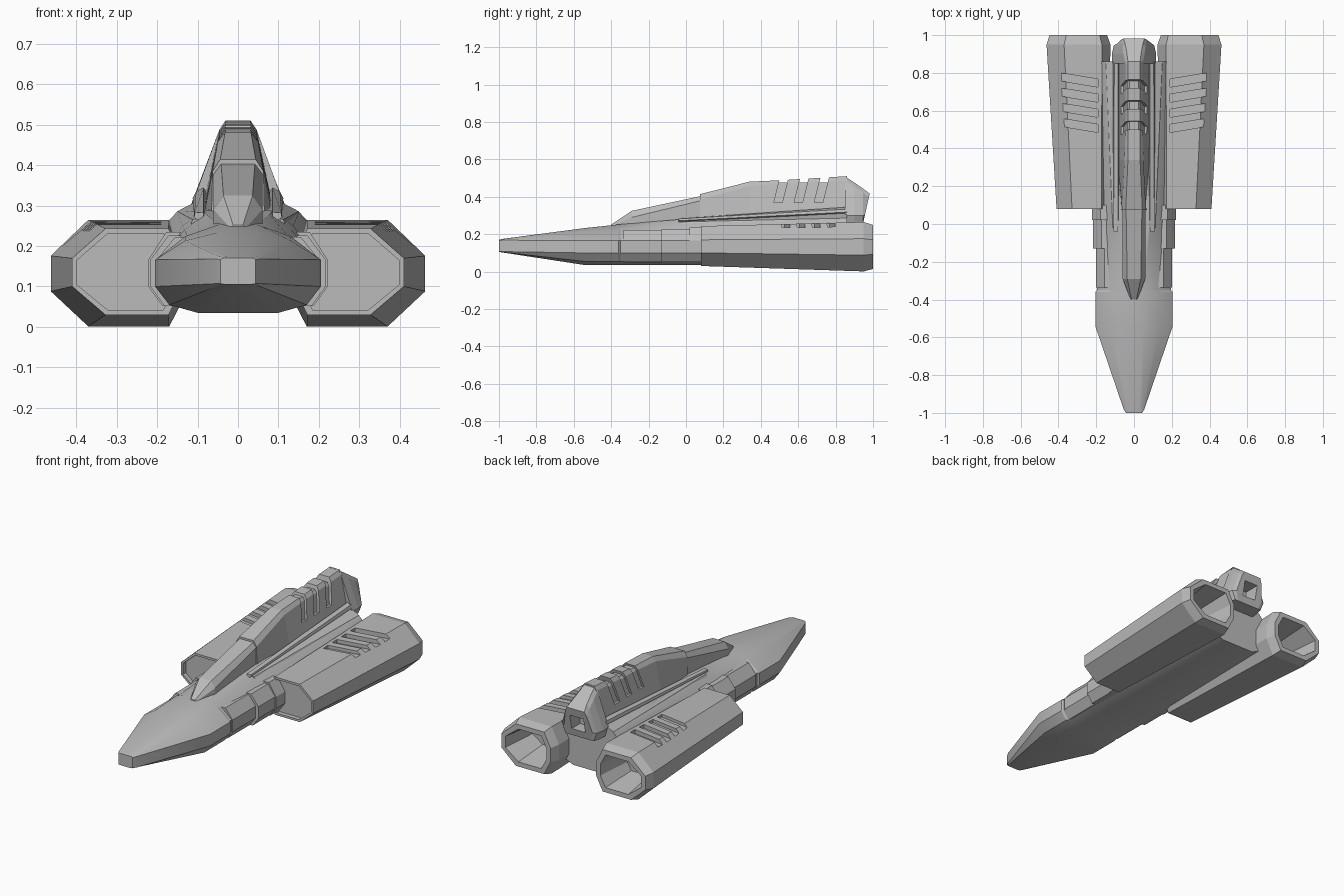
import bpy, bmesh, math

if "Cube" in bpy.data.objects:
    bpy.data.objects.remove(bpy.data.objects["Cube"])

grey = bpy.data.materials.new("hull grey")
grey.diffuse_color = (0.5, 0.5, 0.5, 1)
grey.use_nodes = True
grey.node_tree.nodes["Principled BSDF"].inputs["Base Color"].default_value = grey.diffuse_color


def make(name, bm):
    bmesh.ops.recalc_face_normals(bm, faces=bm.faces)
    me = bpy.data.meshes.new(name)
    bm.to_mesh(me)
    bm.free()
    ob = bpy.data.objects.new(name, me)
    bpy.context.collection.objects.link(ob)
    me.materials.append(grey)
    return ob


def loft(name, rings, bm=None):
    """Skin a list of equal rings of 3D points and cap both ends."""
    bm = bm or bmesh.new()
    vs = [[bm.verts.new(p) for p in r] for r in rings]
    n = len(vs[0])
    for a, b in zip(vs, vs[1:]):
        for i in range(n):
            j = (i + 1) % n
            bm.faces.new((a[i], a[j], b[j], b[i]))
    bm.faces.new(vs[0])
    bm.faces.new(vs[-1])
    return make(name, bm) if name else bm


def both(y, half):
    """Ring at y from the right half of a symmetric section."""
    return [(x, y, z) for x, z in half] + [(-x, y, z) for x, z in reversed(half)]


def ring(y, pts):
    return [(x, y, z) for x, z in pts]


def mirror(ob):
    ob.modifiers.new("mirror", "MIRROR")


def cut(ob, cutter):
    cutter.hide_render = True
    cutter.hide_viewport = True
    cutter.display_type = 'WIRE'
    m = ob.modifiers.new("cut", "BOOLEAN")
    m.operation, m.solver, m.object = 'DIFFERENCE', 'EXACT', cutter


# Fuselage: pointed nose, wide flat belly, rounded shoulders
def hull(y, w, b, zb, z1, z2, zu, zt, u=0.64, t=0.25):
    return both(y, [(b, zb), (w * .83, zb + (z1 - zb) * .3), (w, z1), (w, z2),
                    (w * u, zu), (w * t, zt)])


fuselage = loft("fuselage", [
    hull(-1.0, .043, .025, .105, .107, .166, .17, .171, .9, .6),
    hull(-.98, .055, .03, .102, .107, .168, .174, .175, .85, .5),
    hull(-.54, .205, .10, .035, .10, .166, .213, .233),
    hull(-.36, .204, .10, .035, .10, .166, .224, .252),
    hull(-.35, .195, .10, .035, .10, .166, .224, .253),
    hull(-.05, .195, .10, .035, .10, .168, .240, .278, .68, .4),
    hull(.10, .19, .10, .035, .10, .172, .250, .288, .72, .45),
    hull(.86, .172, .10, .035, .10, .262, .284, .305, .88, .6)])
bpy.context.view_layer.objects.active = fuselage
fuselage.select_set(True)
bpy.ops.object.shade_smooth_by_angle(angle=math.radians(25))
fuselage.select_set(False)


# Side panels and collars wrapping the fuselage flanks
def flank(name, y0, y1, w, top):
    sec = [(.10, .05), (w - .035, .052), (w, .10), (w, .166), (w - .045, top), (.10, top)]
    mirror(loft(name, [ring(y0, sec), ring(y1, sec)]))


flank("side_panel", -.335, -.13, .201, .222)
flank("collar", -.13, .10, .217, .226)
flank("collar_lip", .02, .10, .222, .235)


# Engine nacelles: eight-sided tubes with recessed intake and exhaust bore
def octo(y, x0, x1, t0, t1, z0, z1, s0, s1):
    return ring(y, [(t0, z0), (t1, z0), (x1, s0), (x1, s1),
                    (t1, z1), (t0, z1), (x0, s1), (x0, s0)])


nacelle = loft("engine_nacelle", [
    octo(.105, .15, .398, .185, .322, .042, .231, .104, .165),
    octo(.08, .15, .398, .185, .322, .042, .231, .104, .165),
    octo(.08, .135, .410, .172, .328, .030, .243, .100, .170),
    octo(.95, .125, .463, .170, .370, .001, .265, .088, .176),
    octo(1.0, .142, .447, .182, .358, .014, .250, .093, .170),
    octo(1.0, .168, .422, .200, .342, .040, .224, .100, .163),
    octo(.80, .195, .395, .220, .330, .065, .200, .108, .156)])

# Slanted vent slots across the nacelle tops
bm = bmesh.new()
for i in range(4):
    y = .505 + .08 * i
    quad = [(.19, y - .02), (.385, y + .012), (.385, y + .054), (.19, y + .022)]
    loft(None, [[(px, py, z) for px, py in quad] for z in (.237, .32)], bm)
cut(nacelle, make("nacelle_vent_cutter", bm))
mirror(nacelle)


# Canopy in front of the spine
def ridge(y, bx, bz, sx, sz, tx, tz):
    return both(y, [(bx, bz), (sx, sz), (tx, tz)])


loft("canopy", [
    ridge(-.40, .018, .235, .018, .243, .012, .252),
    ridge(-.29, .06, .21, .06, .290, .036, .325),
    ridge(.09, .06, .21, .06, .382, .042, .406)])

# Dorsal spine rising towards the tail
spine = loft("dorsal_spine", [
    ridge(.075, .066, .25, .063, .385, .044, .414),
    ridge(.34, .086, .27, .050, .458, .032, .481),
    ridge(.50, .090, .27, .046, .468, .031, .488),
    ridge(.86, .092, .27, .046, .488, .031, .510)])

# Slanted grooves wrapping over the spine
core = [(.056, .37), (.036, .462), (.024, .477)]
arch = ([(.2, .37)] + core + [(-x, z) for x, z in reversed(core)]
        + [(-.2, .37), (-.2, .6), (.2, .6)])
bm = bmesh.new()
for i in range(3):
    y = .47 + .108 * i
    loft(None, [[(x, y + d + (z - .37) * .25, z) for x, z in arch] for d in (0, .045)], bm)
cut(spine, make("spine_groove_cutter", bm))

# Tail block with sloped back and square exhaust
tail = loft("tail_block", [
    both(.85, [(.10, .25), (.115, .30), (.046, .488), (.031, .510)]),
    both(.90, [(.10, .25), (.117, .30), (.056, .455), (.037, .476)]),
    both(.945, [(.088, .25), (.108, .30), (.062, .425), (.045, .445)]),
    [(x, .945 + (z - .25) * .22, z) for x, _, z in
     both(0, [(.070, .25), (.088, .30), (.066, .395), (.055, .418)])]])
bm = bmesh.new()
box = [(.042, .290), (.042, .372), (-.042, .372), (-.042, .290)]
loft(None, [ring(.88, box), ring(1.1, box)], bm)
cut(tail, make("tail_exhaust_cutter", bm))

# Long strakes along the foot of the spine, with a narrow shelf below
mirror(loft("strake", [
    ring(-.04, [(.085, .25), (.108, .272), (.108, .282), (.085, .284)]),
    ring(.86, [(.060, .30), (.112, .318), (.104, .334), (.085, .345)])]))
mirror(loft("strake_shelf", [
    ring(-.02, [(.08, .23), (.118, .25), (.112, .266), (.08, .27)]),
    ring(.86, [(.06, .25), (.168, .262), (.150, .286), (.10, .312)])]))
